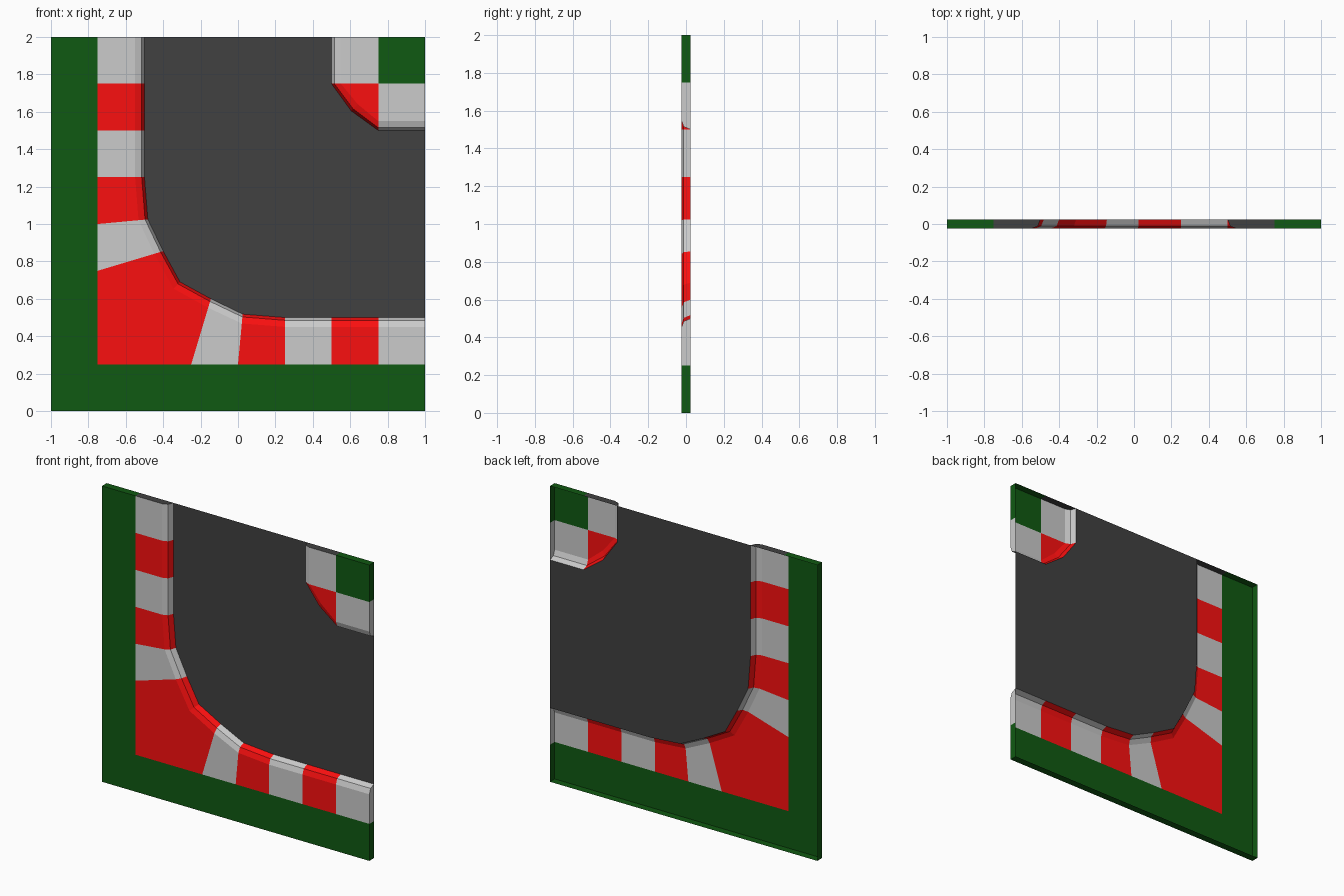
import bpy, bmesh
from mathutils import Vector

if "Cube" in bpy.data.objects:
    bpy.data.objects.remove(bpy.data.objects["Cube"])

D = 0.025                                   # half thickness; the back is open
FRONT, TOP, BOTTOM, LEFT, RIGHT = (Vector(v) for v in (
    (0, -1, 0), (0, 0, 1), (0, 0, -1), (-1, 0, 0), (1, 0, 0)))


def material(name, r, g, b):
    m = bpy.data.materials.new(name)
    m.diffuse_color = (r, g, b, 1)
    m.use_nodes = True
    m.node_tree.nodes["Principled BSDF"].inputs["Base Color"].default_value = m.diffuse_color
    return m


GREEN = material("grass_green", 0.005, 0.1, 0.006)
RED = material("kerb_red", 0.97, 0.005, 0.005)
GREY = material("kerb_grey", 0.76, 0.76, 0.76)
DARK = material("asphalt", 0.053, 0.053, 0.053)


def sheet(name, mat, faces):
    """Object from (points, outward direction) faces."""
    bm = bmesh.new()
    for pts, out in faces:
        loop = []
        for p in pts:
            if not loop or (Vector(p) - Vector(loop[-1])).length > 1e-5:
                loop.append(p)
        if (Vector(loop[0]) - Vector(loop[-1])).length < 1e-5:
            loop.pop()
        f = bm.faces.new([bm.verts.new(p) for p in loop])
        f.normal_update()
        if f.normal.dot(out) < 0:
            f.normal_flip()
    bmesh.ops.remove_doubles(bm, verts=bm.verts, dist=1e-5)
    me = bpy.data.meshes.new(name)
    bm.to_mesh(me)
    bm.free()
    me.materials.append(mat)
    ob = bpy.data.objects.new(name, me)
    bpy.context.collection.objects.link(ob)
    return ob


def mirrored(half):
    """Complete a path across the tile diagonal (last point lies on it)."""
    return half + [(z - 1, x + 1) for x, z in reversed(half[:-1])]


def rib(inner, outer):
    """Cross-section of the kerb, from grass edge down to the road."""
    i, o = Vector(inner), Vector(outer)
    d = (o - i).normalized()
    row = [(o, -D), (i + d * 0.05, -D), (i + d * 0.015, -0.012), (i, D)]
    return [(p.x, y, p.y) for p, y in row]


def kerb(name, inner, outer, colours):
    ribs = [rib(i, o) for i, o in zip(inner, outer)]
    groups = {"r": [], "g": []}
    for a, b, c in zip(ribs, ribs[1:], colours):
        for k in range(3):
            groups[c].append(([a[k], a[k + 1], b[k + 1], b[k]], FRONT))
    # closed kerb end on the right edge is grey
    x, _, z = ribs[-1][0]
    groups["g"].append((ribs[-1] + [(x, D, z)], RIGHT))
    sheet(name + "_red", RED, groups["r"])
    sheet(name + "_grey", GREY, groups["g"])
    # closed kerb end on the top edge is asphalt coloured
    x, _, z = ribs[0][0]
    sheet(name + "_top_end", DARK, [(ribs[0] + [(x, D, z)], TOP)])


# Outer bend kerb
big_in = mirrored([(-.5, 2), (-.5, 1.75), (-.5, 1.5), (-.5, 1.25),
                   (-.482, 1.025), (-.4, .855), (-.31, .69)])
big_out = mirrored([(-.75, 2), (-.75, 1.75), (-.75, 1.5), (-.75, 1.25),
                    (-.75, 1), (-.75, .75), (-.75, .25)])
kerb("outer_kerb", big_in, big_out, "grgrgrrgrgrg")

# Inner bend kerb
small_in = mirrored([(.5, 2), (.5, 1.75), (.605, 1.605)])
small_out = mirrored([(.75, 2), (.75, 1.75), (.75, 1.75)])
kerb("inner_kerb", small_in, small_out, "grrg")

# Road surface at the back plane
sheet("road", DARK, [([(x, D, z) for x, z in big_in + small_in[::-1]], FRONT)])


# Grass with its side walls
def front(*pts):
    return [(x, -D, z) for x, z in pts], FRONT


def wall(a, b, out):
    return [(a[0], -D, a[1]), (b[0], -D, b[1]), (b[0], D, b[1]), (a[0], D, a[1])], out


sheet("outer_grass", GREEN, [
    front((-1, 0), (-.75, .25), (-.75, 2), (-1, 2)),
    front((-1, 0), (1, 0), (1, .25), (-.75, .25)),
    wall((-1, 0), (-1, 2), LEFT),
    wall((-1, 0), (1, 0), BOTTOM),
    wall((1, 0), (1, .25), RIGHT),
    wall((-1, 2), (-.75, 2), TOP)])
sheet("inner_grass", GREEN, [
    front((.75, 1.75), (1, 1.75), (1, 2), (.75, 2)),
    wall((1, 1.75), (1, 2), RIGHT),
    wall((.75, 2), (1, 2), TOP)])
